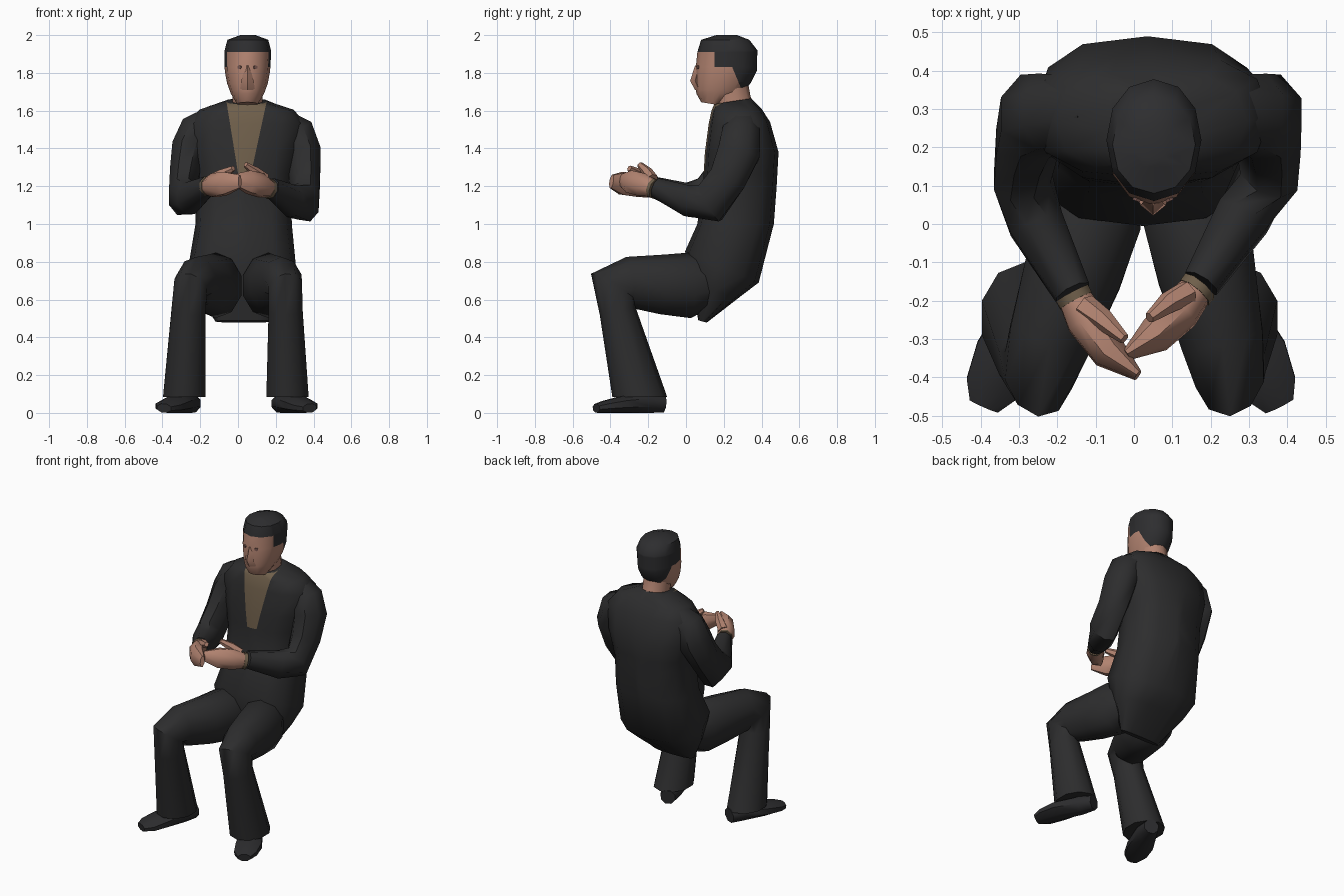
import bpy, bmesh, math
from mathutils import Vector


def mat(name, c):
    m = bpy.data.materials.new(name)
    m.diffuse_color = (*c, 1)
    return m


SUIT = mat("charcoal suit", (0.026, 0.026, 0.027))
HAIR = mat("dark hair", (0.027, 0.027, 0.029))
SKIN = mat("skin", (0.45, 0.23, 0.165))
SHIRT = mat("tan shirt", (0.16, 0.115, 0.07))
EYE = mat("eye brown", (0.19, 0.095, 0.08))
SHOE = mat("black shoe", (0.025, 0.025, 0.027))


def sgnpow(v, p):
    return math.copysign(abs(v) ** p, v)


def skin_rings(name, rings, mats, cuts=(), rule=None):
    """Bridge equal rings of points, cap the ends, cut and colour by rule."""
    bm = bmesh.new()
    vs = [[bm.verts.new(p) for p in r] for r in rings]
    n = len(vs[0])
    for a, b in zip(vs, vs[1:]):
        for i in range(n):
            j = (i + 1) % n
            bm.faces.new((a[i], a[j], b[j], b[i]))
    bm.faces.new(vs[0][::-1])
    bm.faces.new(vs[-1])
    bmesh.ops.recalc_face_normals(bm, faces=bm.faces)
    for co, no in cuts:
        bmesh.ops.bisect_plane(bm, geom=bm.verts[:] + bm.edges[:] + bm.faces[:],
                               plane_co=co, plane_no=no, dist=1e-5)
    bm.normal_update()
    if rule:
        for f in bm.faces:
            f.material_index = rule(f.calc_center_median(), f.normal)
    me = bpy.data.meshes.new(name)
    bm.to_mesh(me)
    bm.free()
    for m in mats:
        me.materials.append(m)
    ob = bpy.data.objects.new(name, me)
    bpy.context.collection.objects.link(ob)
    return ob


def body(name, rows, mats, n=12, p=1.0, **kw):
    """Upright loft; row = centre x, half width, front y, z, back y, z."""
    rings = []
    for cx, hw, fy, fz, by, bz in rows:
        ring = []
        for i in range(n):
            a = 2 * math.pi * i / n - math.pi / 2
            t = (1 + sgnpow(math.sin(a), p)) / 2
            ring.append((cx + hw * sgnpow(math.cos(a), p), fy + (by - fy) * t, fz + (bz - fz) * t))
        rings.append(ring)
    return skin_rings(name, rings, mats, **kw)


def tube(name, pts, m, n=8, end=None):
    """Limb along a path; point = x, y, z, sideways radius, other radius."""
    c = [Vector(q[:3]) for q in pts]
    rings = []
    for i, q in enumerate(pts):
        t = Vector()
        if i:
            t += (c[i] - c[i - 1]).normalized()
        if i < len(c) - 1:
            t += (c[i + 1] - c[i]).normalized()
        elif end:
            t = Vector(end)
        t.normalize()
        u = (Vector((1, 0, 0)) - t * t.x).normalized()
        v = t.cross(u)
        k = 1 / math.cos(math.pi / n)   # flats lie on the given radius
        rings.append([c[i] + u * q[3] * k * math.cos(a) + v * q[4] * k * math.sin(a)
                      for a in [2 * math.pi * (j + 0.5) / n for j in range(n)]])
    return skin_rings(name, rings, [m])


# jacket with shirt opening cut in as a V
VL, VR, VZ, VT = (-0.06, 0.0), (0.15, 0.07), 1.27, 1.64


def v_edge(e, z):
    return e[1] + (e[0] - e[1]) * (z - VZ) / (VT - VZ)


def in_shirt(c, no):
    return int(c.y < 0.22 and no.y < -0.1 and c.z > VZ and v_edge(VL, c.z) < c.x < v_edge(VR, c.z))


v_cuts = [((e[1], 0, VZ), (VT - VZ, 0, -(e[0] - e[1]))) for e in (VL, VR)] + [((0, 0, VZ), (0, 0, 1))]
body("jacket", [
    (0.03, 0.15, 0.065, 0.49, 0.11, 0.478),
    (0.025, 0.245, 0.03, 0.68, 0.28, 0.61),
    (0.022, 0.285, -0.005, 0.855, 0.385, 0.69),
    (0.03, 0.255, 0.06, 1.0, 0.465, 1.0),
    (0.03, 0.25, 0.09, 1.2, 0.48, 1.2),
    (0.035, 0.29, 0.10, 1.38, 0.490, 1.38),
    (0.045, 0.31, 0.12, 1.53, 0.445, 1.54),
    (0.045, 0.25, 0.135, 1.60, 0.40, 1.61),
    (0.045, 0.11, 0.15, 1.635, 0.345, 1.665)],
    [SUIT, SHIRT], p=0.78, cuts=v_cuts, rule=in_shirt)


# head with hairline cut in
def is_hair(c, no):
    nape = (c.y - 0.245) * 0.12 + (c.z - 1.83) * 0.05 > 0
    return int(c.z > 1.91 or (c.y > 0.15 and c.z > 1.83) or (c.y > 0.2 and nape and c.z > 1.71))


body("head", [
    (0.05, 0.055, 0.08, 1.645, 0.20, 1.625),
    (0.05, 0.088, 0.055, 1.69, 0.30, 1.69),
    (0.05, 0.108, 0.05, 1.74, 0.345, 1.75),
    (0.05, 0.120, 0.05, 1.81, 0.375, 1.81),
    (0.052, 0.124, 0.06, 1.91, 0.378, 1.92),
    (0.052, 0.108, 0.08, 1.975, 0.335, 1.975),
    (0.052, 0.04, 0.16, 2.0, 0.27, 2.0)],
    [SKIN, HAIR], p=0.95, rule=is_hair,
    cuts=[((0, 0, 1.91), (0, 0, 1)), ((0, 0.15, 0), (0, 1, 0)), ((0, 0, 1.83), (0, 0, 1)),
          ((0, 0.245, 1.83), (0, 0.12, 0.05)), ((0, 0, 1.71), (0, 0, 1))])
body("nose", [(0.05, 0.012, 0.048, 1.84, 0.09, 1.84), (0.05, 0.033, 0.022, 1.757, 0.075, 1.757),
              (0.05, 0.04, 0.048, 1.71, 0.09, 1.71)], [SKIN], n=4)
tube("neck", [(0.05, 0.27, 1.57, 0.085, 0.105), (0.05, 0.245, 1.65, 0.08, 0.095),
              (0.05, 0.23, 1.73, 0.08, 0.095)], SKIN, 10)
for s in (-1, 1):
    x = 0.05 + s * 0.043
    tube("eye", [(x - s * 0.0015, 0.067, 1.83, 0.010, 0.009),
                 (x + s * 0.0015, 0.060, 1.83, 0.010, 0.009)], EYE, 6)

# arms, cuffs, hands and thumbs
arms = {
    "right": ([(0.20, 0.30, 1.535, 0.085, 0.085), (0.315, 0.29, 1.475, 0.095, 0.10),
               (0.345, 0.28, 1.38, 0.093, 0.112),
               (0.352, 0.22, 1.24, 0.083, 0.10), (0.352, 0.13, 1.115, 0.078, 0.11),
               (0.285, 0.02, 1.12, 0.072, 0.082), (0.175, -0.155, 1.19, 0.047, 0.052)],
              [(0.165, -0.17, 1.187, 0.042, 0.045), (0.12, -0.225, 1.205, 0.052, 0.062),
               (0.055, -0.29, 1.222, 0.045, 0.06), (-0.02, -0.342, 1.235, 0.013, 0.03)],
              [(0.14, -0.18, 1.235, 0.03, 0.03), (0.09, -0.205, 1.275, 0.025, 0.025),
               (0.04, -0.245, 1.315, 0.012, 0.014)]),
    "left": ([(-0.11, 0.30, 1.545, 0.085, 0.085), (-0.225, 0.29, 1.49, 0.09, 0.10),
              (-0.26, 0.28, 1.40, 0.09, 0.112),
              (-0.28, 0.21, 1.27, 0.08, 0.10), (-0.292, 0.12, 1.145, 0.074, 0.11),
              (-0.255, 0.0, 1.135, 0.072, 0.082), (-0.16, -0.18, 1.2, 0.047, 0.052)],
             [(-0.157, -0.19, 1.2, 0.042, 0.045), (-0.125, -0.25, 1.205, 0.052, 0.062),
              (-0.065, -0.335, 1.215, 0.045, 0.06), (0.01, -0.395, 1.225, 0.013, 0.035)],
             [(-0.13, -0.215, 1.235, 0.03, 0.03), (-0.08, -0.25, 1.265, 0.025, 0.025),
              (-0.025, -0.30, 1.295, 0.012, 0.014)])}
for side, (arm, hand, thumb) in arms.items():
    tube(side + "_sleeve", arm, SUIT)
    tube(side + "_hand", hand, SKIN)
    tube(side + "_thumb", thumb, SKIN, 6)
    w, h = Vector(hand[0][:3]), Vector(hand[1][:3])
    d = (h - w).normalized()
    tube(side + "_cuff", [(*(w - d * 0.01), 0.047, 0.051), (*(w + d * 0.012), 0.046, 0.050)], SHIRT)

# trouser legs and shoes: shared y, z and radii, x listed per side
leg = [(0.17, 0.69, 0.09, 0.10), (0.02, 0.675, 0.138, 0.165), (-0.13, 0.68, 0.128, 0.15),
       (-0.30, 0.69, 0.108, 0.13), (-0.383, 0.665, 0.09, 0.132), (-0.362, 0.54, 0.09, 0.092),
       (-0.245, 0.085, 0.112, 0.138)]
shoe = [(-0.12, 0.048, 0.045, 0.045), (-0.20, 0.055, 0.062, 0.055), (-0.34, 0.044, 0.08, 0.044),
        (-0.43, 0.032, 0.07, 0.032), (-0.475, 0.025, 0.04, 0.023)]
legs = {"left": ((-0.09, -0.117, -0.16, -0.22, -0.25, -0.262, -0.285),
                 (-0.24, -0.27, -0.335, -0.372, -0.392)),
        "right": ((0.13, 0.162, 0.19, 0.23, 0.25, 0.252, 0.262), (0.22, 0.25, 0.32, 0.357, 0.38))}
for side, (lx, sx) in legs.items():
    tube(side + "_trouser_leg", [(x, *r) for x, r in zip(lx, leg)], SUIT, 10, end=(0, 0, -1))
    tube(side + "_shoe", [(x, *r) for x, r in zip(sx, shoe)], SHOE)

# smooth shading with crisp creases
for o in bpy.context.collection.objects:
    o.select_set(True)
    bpy.context.view_layer.objects.active = o
bpy.ops.object.shade_smooth_by_angle(angle=math.radians(50))
